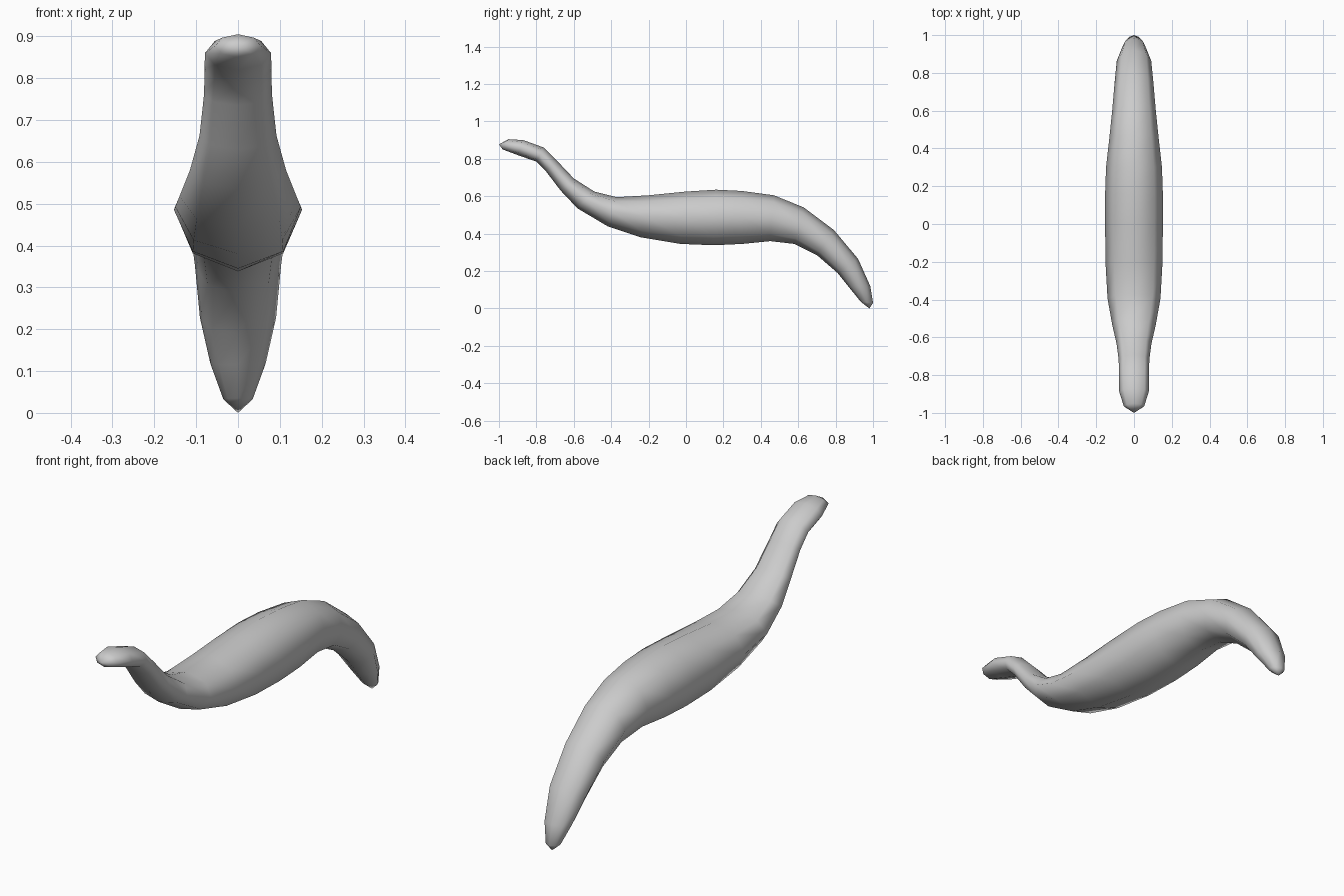
import bpy, bmesh, math
from mathutils import Vector

if "Cube" in bpy.data.objects:
    bpy.data.objects.remove(bpy.data.objects["Cube"])

SIDES = 8

# Cross-sections: top y, top z, bottom y, bottom z, half width
sections = [
    (-0.95, 0.905, -0.98, 0.850, 0.054),
    (-0.87, 0.900, -0.90, 0.820, 0.079),
    (-0.76, 0.860, -0.80, 0.785, 0.080),
    (-0.69, 0.790, -0.75, 0.735, 0.081),
    (-0.60, 0.695, -0.67, 0.630, 0.092),
    (-0.49, 0.625, -0.58, 0.535, 0.115),
    (-0.37, 0.595, -0.42, 0.440, 0.140),
    (-0.20, 0.605, -0.24, 0.380, 0.150),
    (0.00, 0.625, -0.03, 0.345, 0.153),
    (0.16, 0.635, 0.15, 0.338, 0.153),
    (0.30, 0.628, 0.30, 0.345, 0.148),
    (0.47, 0.605, 0.45, 0.360, 0.130),
    (0.63, 0.540, 0.58, 0.345, 0.115),
    (0.79, 0.420, 0.70, 0.285, 0.103),
    (0.92, 0.265, 0.81, 0.190, 0.091),
    (0.985, 0.12, 0.87, 0.115, 0.066),
    (1.00, 0.030, 0.935, 0.035, 0.035),
]
head_tip = (0, -1.0, 0.877)
tail_tip = (0, 0.98, 0.0)

bm = bmesh.new()

# Eight-sided rings along the curved body
rings = []
for ty, tz, by, bz, w in sections:
    top, bottom = Vector((0, ty, tz)), Vector((0, by, bz))
    centre, up = (top + bottom) / 2, (top - bottom) / 2
    ring = []
    for i in range(SIDES):
        a = 2 * math.pi * i / SIDES
        ring.append(bm.verts.new(centre + up * math.cos(a) + Vector((w * math.sin(a), 0, 0))))
    rings.append(ring)

# Skin between neighbouring rings
for r0, r1 in zip(rings, rings[1:]):
    for i in range(SIDES):
        j = (i + 1) % SIDES
        bm.faces.new((r0[i], r0[j], r1[j], r1[i]))

# Pointed caps at the head and tail
for tip, ring in ((head_tip, rings[0]), (tail_tip, rings[-1])):
    v = bm.verts.new(tip)
    for i in range(SIDES):
        bm.faces.new((v, ring[i], ring[(i + 1) % SIDES]))

bmesh.ops.recalc_face_normals(bm, faces=bm.faces[:])
for f in bm.faces:
    f.smooth = True

mesh = bpy.data.meshes.new("worm_body")
bm.to_mesh(mesh)
bm.free()

grey = bpy.data.materials.new("light grey")
grey.diffuse_color = (0.6, 0.6, 0.6, 1)
grey.use_nodes = True
grey.node_tree.nodes["Principled BSDF"].inputs["Base Color"].default_value = grey.diffuse_color
mesh.materials.append(grey)

body = bpy.data.objects.new("worm_body", mesh)
bpy.context.collection.objects.link(body)
